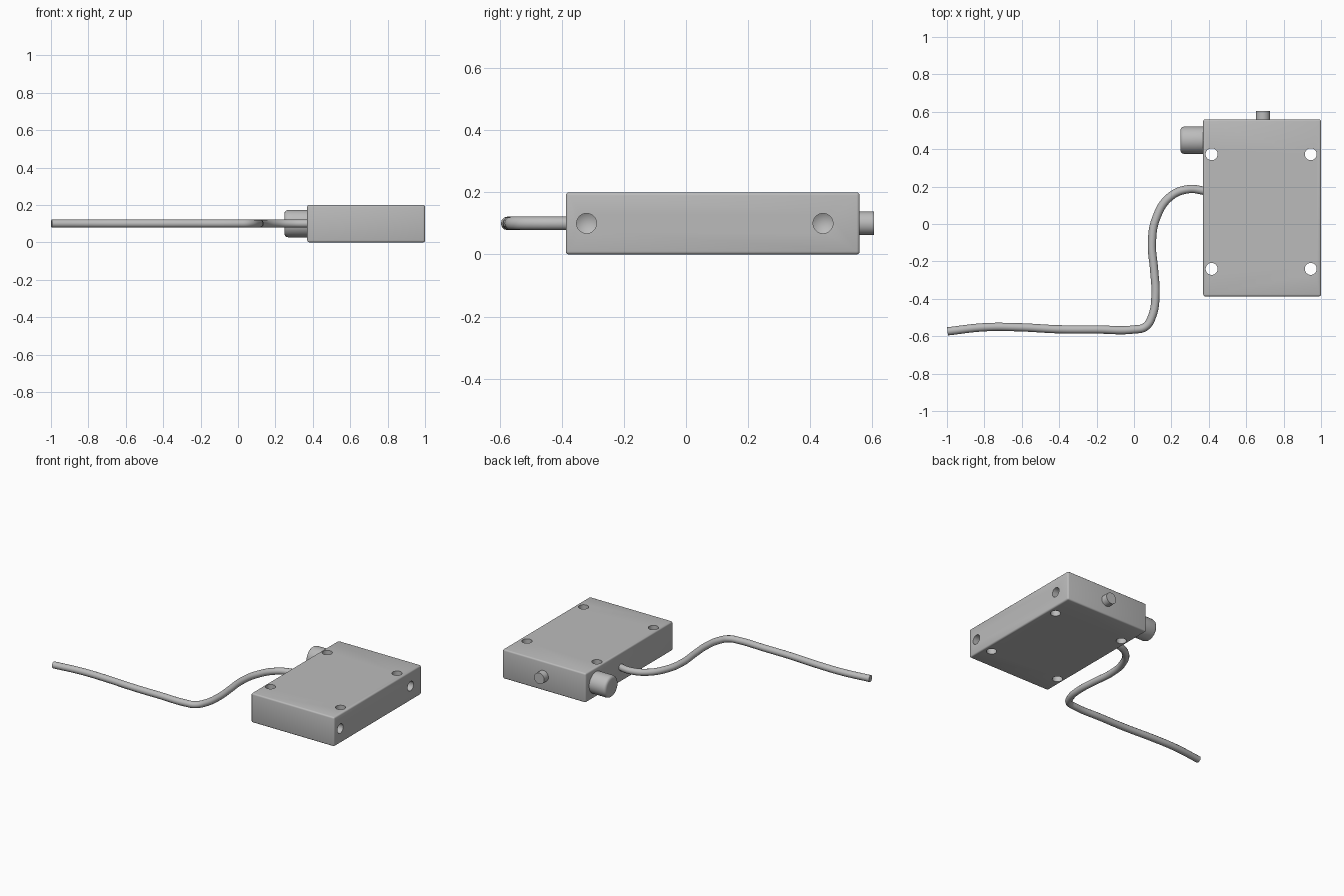
import bpy
import bmesh
from math import radians, cos, sin, pi
from mathutils import Matrix

if "Cube" in bpy.data.objects:
    bpy.data.objects.remove(bpy.data.objects["Cube"])

grey = bpy.data.materials.new("plain grey")
grey.use_nodes = True
grey.diffuse_color = (0.5, 0.5, 0.5, 1)
grey.node_tree.nodes["Principled BSDF"].inputs["Base Color"].default_value = (0.5, 0.5, 0.5, 1)

MID = 0.1  # height of every side fitting
TURN = {"x": Matrix.Rotation(radians(90), 4, "Y"),
        "y": Matrix.Rotation(radians(-90), 4, "X"),
        "z": Matrix.Identity(4)}


def finish(obj):
    obj.data.materials.append(grey)
    bpy.ops.object.select_all(action="DESELECT")
    obj.select_set(True)
    bpy.context.view_layer.objects.active = obj
    bpy.ops.object.shade_smooth_by_angle(angle=radians(35))


def lathe(name, profile, location, axis, sides=40):
    """Closed solid of revolution; profile is (radius, distance) along the axis."""
    bm = bmesh.new()
    rings = []
    for r, d in profile:
        if r == 0:
            rings.append([bm.verts.new((0, 0, d))] * sides)
        else:
            rings.append([bm.verts.new((r * cos(2 * pi * i / sides),
                                        r * sin(2 * pi * i / sides), d))
                          for i in range(sides)])
    for low, high in zip(rings, rings[1:]):
        for i in range(sides):
            j = (i + 1) % sides
            corners = dict.fromkeys([low[i], low[j], high[j], high[i]])
            bm.faces.new(list(corners))
    bmesh.ops.recalc_face_normals(bm, faces=bm.faces)
    bm.transform(Matrix.Translation(location) @ TURN[axis])
    mesh = bpy.data.meshes.new(name)
    bm.to_mesh(mesh)
    bm.free()
    obj = bpy.data.objects.new(name, mesh)
    bpy.context.collection.objects.link(obj)
    return obj


# Housing block with softened edges
bpy.ops.mesh.primitive_cube_add(size=1, location=(0.685, 0.086, MID))
housing = bpy.context.object
housing.name = "housing"
housing.scale = (0.63, 0.946, 0.2)
bpy.ops.object.transform_apply(location=True, rotation=False, scale=True)
bevel = housing.modifiers.new("soft edges", "BEVEL")
bevel.width = 0.01
bevel.segments = 3

# Four mounting holes through the block, two drilled holes in its left side
R = 0.032
cutters = [lathe("mounting_hole", [(0, -0.05), (R, -0.05), (R, 0.25), (0, 0.25)],
                 (x, y, 0), "z")
           for x in (0.415, 0.945) for y in (-0.24, 0.373)]
cutters += [lathe("side_hole", [(0, -0.14), (R, -0.12), (R, 0.05), (0, 0.05)],
                  (1, y, MID), "x")
            for y in (-0.32, 0.441)]
for cutter in cutters:
    cut = housing.modifiers.new("hole", "BOOLEAN")
    cut.operation = "DIFFERENCE"
    cut.solver = "EXACT"
    cut.object = cutter
bpy.context.view_layer.objects.active = housing
for modifier in list(housing.modifiers):
    bpy.ops.object.modifier_apply(modifier=modifier.name)
for cutter in cutters:
    bpy.data.objects.remove(cutter)
finish(housing)

# Rounded knob on the right side
finish(lathe("knob", [(0, 0), (0.055, 0), (0.064, 0.003), (0.07, 0.009), (0.073, 0.019),
                      (0.073, 0.125), (0, 0.125)], (0.248, 0.448, MID), "x"))

# Small button on the back
finish(lathe("button", [(0, 0), (0.038, 0), (0.038, 0.055), (0, 0.055)],
             (0.69, 0.55, MID), "y"))

# Cable leaving the right side
path = [(0.39, 0.175), (0.29, 0.186), (0.19, 0.143), (0.118, 0.03), (0.096, -0.1),
        (0.108, -0.25), (0.115, -0.38), (0.098, -0.49), (0.06, -0.55), (0, -0.564),
        (-0.2, -0.564), (-0.4, -0.563), (-0.62, -0.552), (-0.8, -0.552), (-0.997, -0.574)]
curve = bpy.data.curves.new("cable", "CURVE")
curve.dimensions = "3D"
curve.bevel_depth = 0.022
curve.bevel_resolution = 4
curve.resolution_u = 8
curve.use_fill_caps = True
spline = curve.splines.new("BEZIER")
spline.bezier_points.add(len(path) - 1)
for point, (x, y) in zip(spline.bezier_points, path):
    point.co = (x, y, MID)
    point.handle_left_type = point.handle_right_type = "AUTO"
cable = bpy.data.objects.new("cable", curve)
bpy.context.collection.objects.link(cable)
bpy.ops.object.select_all(action="DESELECT")
cable.select_set(True)
bpy.context.view_layer.objects.active = cable
bpy.ops.object.convert(target="MESH")
finish(bpy.context.object)
